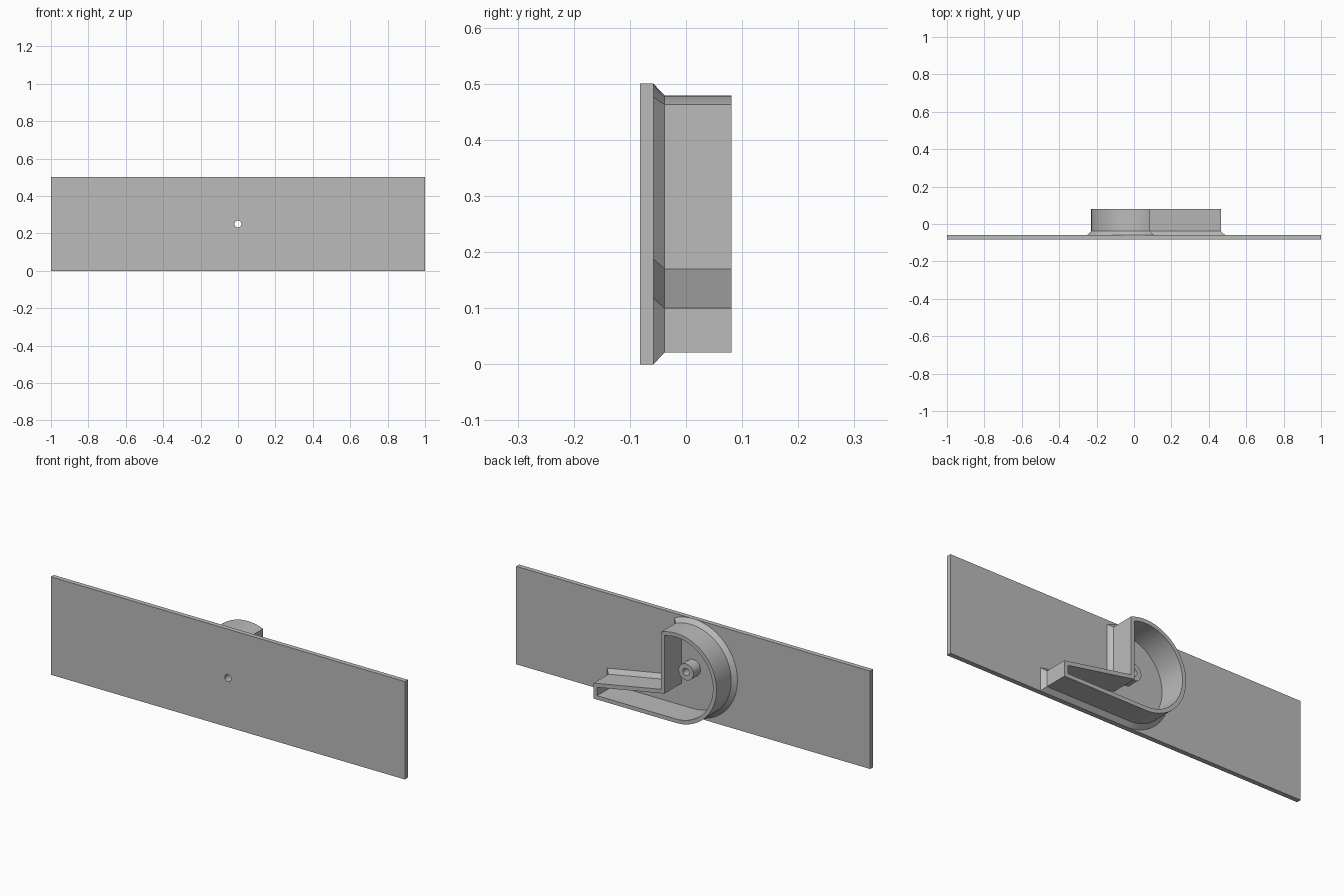
import bpy, bmesh, math

if "Cube" in bpy.data.objects:
    bpy.data.objects.remove(bpy.data.objects["Cube"], do_unlink=True)

grey = bpy.data.materials.new("plain grey")
grey.use_nodes = True
COLOUR = (0.5, 0.5, 0.5, 1)
grey.diffuse_color = COLOUR
grey.node_tree.nodes["Principled BSDF"].inputs["Base Color"].default_value = COLOUR

FRONT, BACK, RIM = -0.082, -0.058, 0.081   # depths of plate faces and housing rim
CZ = 0.25                                  # height of the hub axis
HOLE = 0.018


def finish(name, bm):
    bmesh.ops.recalc_face_normals(bm, faces=bm.faces)
    mesh = bpy.data.meshes.new(name)
    bm.to_mesh(mesh)
    bm.free()
    mesh.materials.append(grey)
    ob = bpy.data.objects.new(name, mesh)
    bpy.context.collection.objects.link(ob)
    bpy.ops.object.select_all(action='DESELECT')
    ob.select_set(True)
    bpy.context.view_layer.objects.active = ob
    bpy.ops.object.shade_smooth_by_angle(angle=math.radians(30))
    return ob


def circle(r, n=32):
    return [(r * math.cos(2 * math.pi * i / n), CZ + r * math.sin(2 * math.pi * i / n))
            for i in range(n)]


def ring_solid(name, rings):
    """Join closed (outline, depth) rings into a hollow ring-shaped solid."""
    bm = bmesh.new()
    loops = [[bm.verts.new((x, y, z)) for x, z in pts] for pts, y in rings]
    for a, b in zip(loops, loops[1:] + loops[:1]):
        for i in range(len(a)):
            j = (i + 1) % len(a)
            bm.faces.new((a[i], a[j], b[j], b[i]))
    return finish(name, bm)


def scroll(d):
    """Housing outline grown outward by d: round drum with a tapered outlet."""
    r, wall, end = 0.229 + d, 0.085 + d, 0.465 + d
    start = math.acos(wall / r)
    n = 64
    pts = []
    for i in range(n + 1):
        a = start + (1.5 * math.pi - start) * i / n
        pts.append((r * math.cos(a), CZ + r * math.sin(a)))
    slope = (0.10 - 0.17) / (0.465 - 0.085)
    lift = d * math.hypot(1, slope)
    taper = lambda x: 0.17 + slope * (x - 0.085) + lift
    return pts + [(end, CZ - r), (end, taper(end)), (wall, taper(wall))]


# Flat mounting plate with the axle hole
bm = bmesh.new()
for outline in ([(-1, 0), (1, 0), (1, 0.5), (-1, 0.5)], circle(HOLE)):
    vs = [bm.verts.new((x, FRONT, z)) for x, z in outline]
    for i in range(len(vs)):
        bm.edges.new((vs[i - 1], vs[i]))
bmesh.ops.triangle_fill(bm, edges=bm.edges[:], use_beauty=True)
out = bmesh.ops.extrude_face_region(bm, geom=bm.faces[:], use_keep_orig=True)
bmesh.ops.translate(bm, vec=(0, BACK - FRONT, 0),
                    verts=[g for g in out["geom"] if isinstance(g, bmesh.types.BMVert)])
finish("mounting_plate", bm)

# Scroll wall with a flared foot
inner, outer = scroll(-0.02), scroll(0)
ring_solid("scroll_housing", [(inner, BACK), (scroll(0.021), BACK), (outer, -0.038),
                              (outer, RIM), (inner, RIM)])

# Hollow hub around the axle hole
ring_solid("hub", [(circle(HOLE), BACK), (circle(0.042), BACK),
                   (circle(0.042), 0.0), (circle(HOLE), 0.0)])
